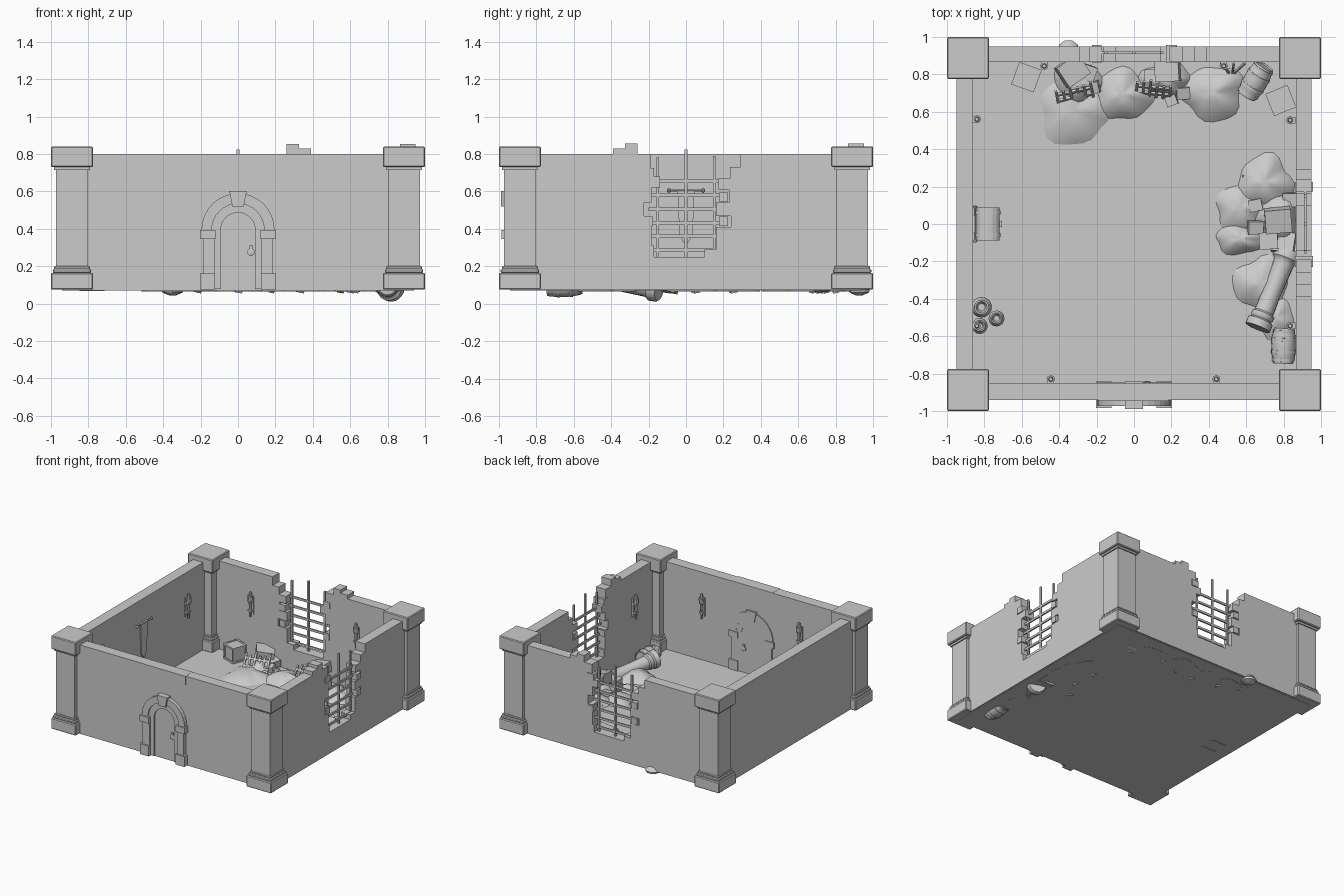
import bpy, bmesh, math, random
from math import sin, cos, pi, radians
from mathutils import Vector, Matrix

if "Cube" in bpy.data.objects:
    bpy.data.objects.remove(bpy.data.objects["Cube"])
random.seed(4)
F = 0.078  # floor level


def finish(name, bm, mat=None, smooth=False):
    if mat is not None:
        bmesh.ops.transform(bm, matrix=mat, verts=bm.verts)
    bmesh.ops.recalc_face_normals(bm, faces=bm.faces)
    me = bpy.data.meshes.new(name)
    bm.to_mesh(me)
    bm.free()
    ob = bpy.data.objects.new(name, me)
    bpy.context.collection.objects.link(ob)
    if smooth:
        bpy.context.view_layer.objects.active = ob
        bpy.ops.object.select_all(action='DESELECT')
        ob.select_set(True)
        bpy.ops.object.shade_smooth_by_angle(angle=radians(40))
    return ob


def box(name, c, s, rot=(0, 0, 0), bevel=0, pre=None):
    bm = bmesh.new()
    bmesh.ops.create_cube(bm, size=1)
    bmesh.ops.scale(bm, vec=s, verts=bm.verts)
    if bevel:
        bmesh.ops.bevel(bm, geom=bm.edges[:], offset=bevel, segments=1, affect='EDGES')
    m = Matrix.Translation(c)
    for a, ax in zip(reversed(rot), 'ZYX'):
        m = m @ Matrix.Rotation(radians(a), 4, ax)
    return finish(name, bm, pre @ m if pre else m)


def prism(name, pts, y0, y1, mat=None):
    bm = bmesh.new()
    f = bm.faces.new([bm.verts.new((u, y0, z)) for u, z in pts])
    r = bmesh.ops.extrude_face_region(bm, geom=[f])
    bmesh.ops.translate(bm, vec=(0, y1 - y0, 0),
                        verts=[v for v in r['geom'] if isinstance(v, bmesh.types.BMVert)])
    return finish(name, bm, mat)


def lathe(name, prof, loc, axis=(0, 0, 1), seg=16):
    bm = bmesh.new()
    rings = [[bm.verts.new((r * cos(2*pi*i/seg), r * sin(2*pi*i/seg), z)) for i in range(seg)] for r, z in prof]
    for a, b in zip(rings, rings[1:]):
        for i in range(seg):
            bm.faces.new((a[i], a[(i+1) % seg], b[(i+1) % seg], b[i]))
    bm.faces.new(rings[0])
    bm.faces.new(rings[-1])
    q = Vector(axis).to_track_quat('Z', 'Y').to_matrix().to_4x4()
    return finish(name, bm, Matrix.Translation(loc) @ q, True)


def mound(name, x, y, rx, ry, h, seg=24, n=7):
    p, q = random.uniform(0, 6), random.uniform(0, 6)
    bm = bmesh.new()
    rings = []
    for k in range(n):
        t = 1 - k / n
        ring = []
        for i in range(seg):
            a = 2*pi*i/seg
            w = 1 + .10*sin(3*a+p) + .07*sin(5*a+q)
            z = h * (1-t*t) * (1 + .15*t*sin(4*a+q))
            ring.append(bm.verts.new((x+rx*t*w*cos(a), min(y+ry*t*w*sin(a), .94), .066+z)))
        rings.append(ring)
    for a, b in zip(rings, rings[1:]):
        for i in range(seg):
            bm.faces.new((a[i], a[(i+1) % seg], b[(i+1) % seg], b[i]))
    bm.faces.new(rings[0])
    bm.faces.new(rings[-1])
    return finish(name, bm, None, True)


# floor and intact walls
box("floor", (0, 0, .074), (1.88, 1.88, .008))
box("left_wall", (-.9075, 0, .4375), (.085, 1.8, .725))
box("front_wall", (0, -.8985, .4375), (1.8, .085, .725))
box("left_wall_band", (-.868, 0, .765), (.016, 1.6, .07))
box("front_wall_band", (0, -.859, .765), (1.6, .016, .07))
box("front_lintel_slab", (-.003, -.9, .7655), (.375, .094, .072))

# broken walls with barred openings (the right one is the back one turned)
outline = [(-.9, .075), (.9, .075), (.9, .8), (.39, .8), (.39, .83), (.325, .83), (.325, .855), (.26, .855), (.26, .8)]
for u, z1, z0 in [(.19, .8, .68), (.14, .68, .62), (.185, .62, .54), (.225, .54, .47), (.185, .47, .31), (.17, .31, .25)]:
    outline += [(u, z1), (u, z0)]
for u, z0, z1 in [(-.10, .25, .29), (-.16, .29, .41), (-.24, .41, .47), (-.16, .47, .54), (-.23, .54, .61),
                  (-.17, .61, .67), (-.235, .67, .73), (-.29, .73, .8)]:
    outline += [(u, z0), (u, z1)]
outline += [(-.9, .8)]
for side, ang in (("back", 0), ("right", -90)):
    R = Matrix.Rotation(radians(ang), 4, 'Z')
    prism(side + "_broken_wall", outline, .865, .95, R)
    for u, top in ((-.15, .79), (0, .825), (.15, .78)):
        box(side + "_upright_bar", (u, .915, (top+.25)/2), (.014, .014, top-.25), pre=R)
    for z in (.285, .36, .43, .505, .58, .655):
        box(side + "_cross_bar", (-.01, .915, z), (.42 if z < .6 else .34, .012, .018), pre=R)
    for u, z, w in ((.2, .7, .06), (-.2, .44, .05), (.2, .44, .05), (-.2, .57, .05)):
        box(side + "_loose_brick", (u, .91, z), (w, .096, .05), pre=R)

# corner pillars
for sx in (-1, 1):
    for sy in (-1, 1):
        x, y = sx*.8875, sy*.8875
        box("pillar_base", (x, y, .12), (.225, .225, .09), bevel=.006)
        box("pillar_moulding_low", (x, y, .175), (.205, .205, .024), bevel=.006)
        box("pillar_moulding_high", (x, y, .193), (.19, .19, .016), bevel=.004)
        box("pillar_shaft", (x, y, .46), (.17, .17, .56))
        box("pillar_neck", (x, y, .725), (.19, .19, .02))
        box("pillar_cap", (x, y, .785), (.225, .225, .11), bevel=.006)


# arched doorway, the same on both faces of the front wall
def arc(r, z=.395, n=16):
    return [(r*cos(pi*i/n), z + r*sin(pi*i/n)) for i in range(n+1)]


prism("door_arch_outer", arc(.195) + arc(.14)[::-1], -.972, -.848)
inner = [(.14, F)] + arc(.14) + [(-.14, F), (-.092, F)] + arc(.092)[::-1] + [(.092, F)]
prism("door_arch_inner", inner, -.96, -.85)
prism("door_panel", [(.092, F)] + arc(.092) + [(-.092, F)], -.947, -.853)
prism("keystone", [(-.03, .52), (.03, .52), (.047, .602), (-.047, .602)], -.988, -.842)
for s in (-1, 1):
    box("door_jamb", (s*.155, -.91, .25), (.06, .126, .2))
    box("door_jamb_base", (s*.162, -.914, .118), (.08, .142, .085))
    box("door_impost", (s*.163, -.914, .37), (.083, .142, .05))
for y in (-.953, -.848):
    lathe("door_handle", [(.006, -.008), (.02, -.004), (.02, .004), (.006, .008)], (.07, y, .275), (0, 1, 0))
    box("door_handle_plate", (.07, y, .295), (.018, .01, .03))

# wall torches
for x, y, dx, dy in ((-.84, .56, -1, 0), (-.84, -.545, -1, 0), (.835, .555, 1, 0), (.835, -.545, 1, 0),
                     (-.445, -.83, 0, -1), (.44, -.83, 0, -1), (-.48, .845, 0, 1), (.48, .845, 0, 1)):
    lathe("torch", [(.008, .43), (.012, .55), (.02, .56), (.022, .6), (.014, .6), (.01, .63)], (x, y, 0), seg=8)
    box("torch_plate", (x+dx*.022, y+dy*.022, .52), (.012 if dx else .035, .012 if dy else .035, .15))
    for z in (.48, .555):
        box("torch_bracket", (x+dx*.008, y+dy*.008, z), (.034, .034, .012))

# hanging banner on the left wall
lathe("banner_rod", [(.004, -.1), (.012, -.095), (.006, -.08), (.006, .08), (.012, .095), (.004, .1)],
      (-.85, 0, .605), (0, 1, 0), 8)
prism("banner", [(-.045, .61), (.045, .61), (.035, .36), (0, .31), (-.035, .36)], -.008, 0,
      Matrix.Translation((-.86, 0, 0)) @ Matrix.Rotation(pi/2, 4, 'Z'))

# chest with a rounded lid
lid = [(.062*cos(pi*i/8), .15 + .045*sin(pi*i/8)) for i in range(9)] + [(-.062, .072), (.062, .072)]
CM = Matrix.Translation((-.78, 0, 0))
prism("chest", lid, -.088, .088, CM)
for y in (-.07, .05):
    prism("chest_band", [(u*1.07, (z-.14)*1.07+.14) for u, z in lid], y, y+.022, CM)
box("chest_lock", (-.713, 0, .145), (.012, .03, .035))

# pots
for x, y, s in ((-.815, -.445, 1.1), (-.735, -.505, .85), (-.825, -.545, .85)):
    lathe("pot", [(r*s, .07 + z*s) for r, z in ((.025, 0), (.045, .03), (.05, .06), (.035, .09), (.025, .1),
                                               (.036, .115), (.028, .115), (.018, .09))], (x, y, 0))


# barrels and fallen column
def barrel(loc, axis, L=.19, R=.066):
    lathe("barrel", [(R*.72, -L*.46), (R*.76, -L/2), (R*.8, -L/2), (R*.95, -L/4), (R, 0), (R*.95, L/4), (R*.8, L/2),
                     (R*.76, L/2), (R*.72, L*.46)], loc, axis, 18)
    for t in (-.4, -.18, .18, .4):
        r = R*(1.04 - .9*t*t)
        lathe("barrel_hoop", [(r-.01, L*t-.009), (r, L*t-.008), (r, L*t+.008), (r-.01, L*t+.009)], loc, axis, 18)


barrel((.8, -.65, .1), (.03, 1, .05))
barrel((.65, .765, .135), (.45, .75, .2))
A, B = Vector((.82, -.16, .083)), Vector((.665, -.545, .15))
L = (B-A).length
lathe("fallen_column", [(.065, -.02), (.072, -.01), (.072, .03), (.06, .04), (.055, .06), (.05, L*.5), (.052, L-.08),
                        (.062, L-.07), (.062, L-.05), (.056, L-.04), (.07, L-.03), (.07, L+.01)], A, B-A, 20)


# crates
def crate(x, y, ang, s=.125):
    M = Matrix.Translation((x, y, F+s/2)) @ Matrix.Rotation(radians(ang), 4, 'Z')
    box("crate", (0, 0, 0), (s*.9, s*.9, s*.96), pre=M)
    for a in (-1, 1):
        for b in (-1, 1):
            p, q, t = a*s*.45, b*s*.45, s*.12
            box("crate_post", (p, q, 0), (t, t, s), pre=M)
            box("crate_rail", (0, p, q), (s, t, t), pre=M)
            box("crate_rail", (p, 0, q), (t, s, t), pre=M)


crate(-.575, .785, -20)
crate(.785, .66, 22)

# rubble heaps
for x, y, rx, ry, h in ((-.32, .6, .21, .2, .06), (-.06, .69, .17, .15, .08), (-.3, .75, .14, .12, .1),
                        (.42, .7, .18, .16, .08), (.17, .77, .15, .1, .1), (.7, .22, .16, .16, .08),
                        (.57, .08, .15, .14, .06), (.57, -.08, .15, .09, .07), (.77, .03, .12, .16, .11),
                        (.68, -.32, .16, .16, .07), (.76, -.5, .1, .14, .05)):
    mound("rubble_heap", x, y, rx, ry, h)
lathe("boulder", [(.02, .045), (.055, .06), (.06, .075), (.04, .1), (.01, .11)], (-.35, .925, 0), seg=10)

# fallen masonry blocks
for x, y, z, s, a in ((-.33, .82, .18, .14, 35), (-.22, .73, .12, .07, 10), (-.25, .81, .13, .09, -20),
                      (.18, .82, .2, .13, 3), (.1, .79, .13, .08, 0), (.26, .7, .1, .07, 5), (.2, .66, .1, .06, 20),
                      (.77, .02, .19, .14, 5), (.65, -.02, .12, .08, 0), (.72, -.09, .12, .1, 3),
                      (.65, .1, .11, .07, 12), (.8, -.1, .1, .12, -8), (.84, .13, .11, .08, 0)):
    box("fallen_block", (x, y, z), (s, s*.9, s*.6), (random.uniform(-14, 14), random.uniform(-14, 14), a))
for x, y in ((-.37, .8), (-.22, .72), (0, .68), (.17, .7), (.33, .74), (.62, .05), (.55, -.1), (.6, .25)):
    box("stone_chip", (x, y, .075), (.04, .035, .03), (10, 8, random.uniform(0, 90)))

# broken railings leaning on the rubble
for x, y, a, w in ((-.31, .69, 12, .19), (.1, .71, -6, .18)):
    M = Matrix.Translation((x, y-.03, .09)) @ Matrix.Rotation(radians(a), 4, 'Z') @ Matrix.Rotation(radians(-32), 4, 'X')
    for i in range(6):
        h = random.uniform(.11, .17)
        box("railing_bar", ((i/5-.5)*w, 0, h/2), (.014, .012, h), pre=M)
    for z in (.035, .095):
        box("railing_rail", (0, 0, z), (w*1.06, .014, .016), pre=M)

# splintered poles against the back wall
for x, t in ((.49, -18), (.53, 3), (.56, 24)):
    box("broken_pole", (x, .83, .15), (.011, .011, .17), (-20, t, 0))
